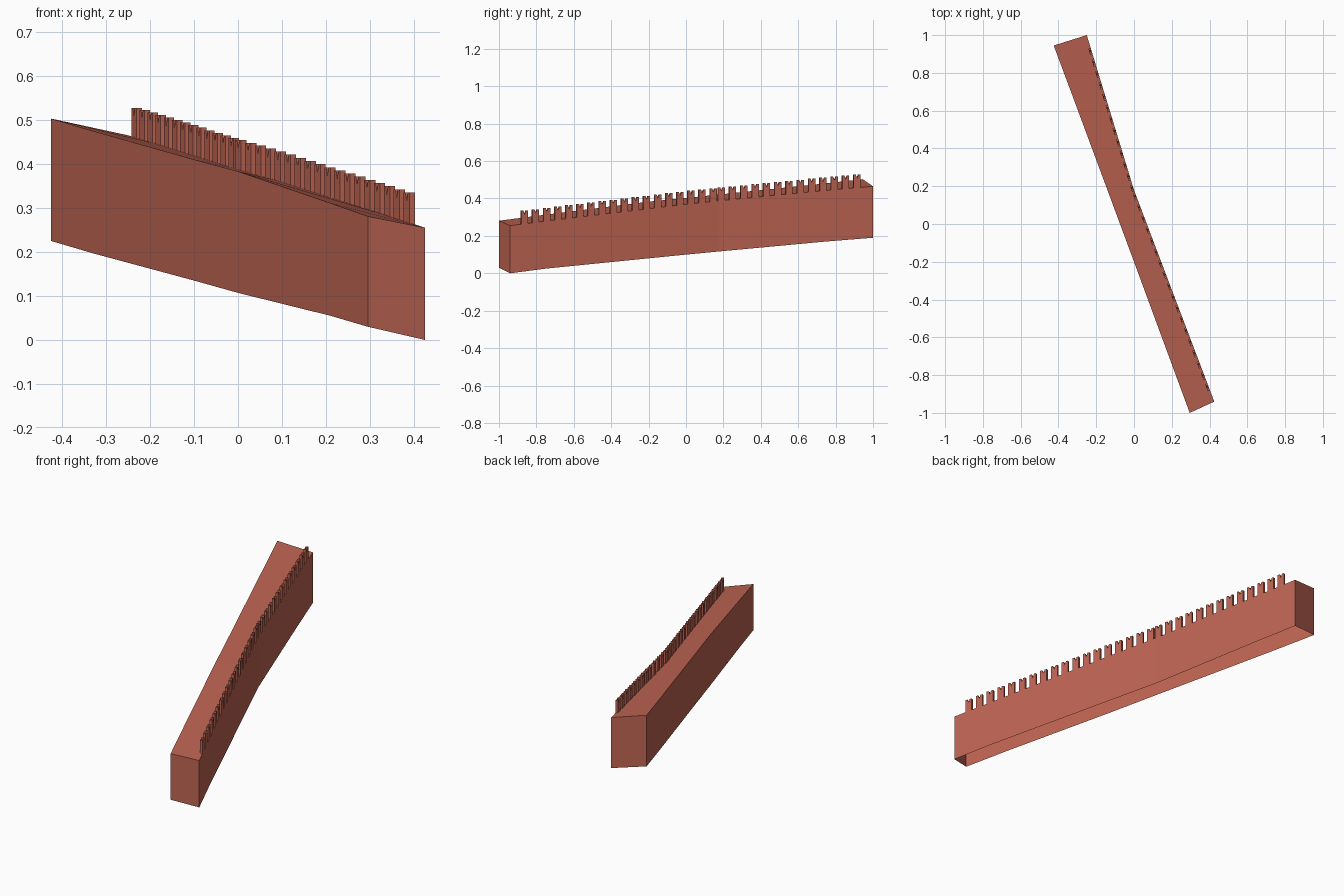
import bpy
import bmesh
from mathutils import Vector

cube = bpy.data.objects.get("Cube")
if cube:
    bpy.data.objects.remove(cube, do_unlink=True)

brick = bpy.data.materials.new("brick red")
brick.use_nodes = True
COLOUR = (0.51, 0.127, 0.084, 1)
brick.diffuse_color = COLOUR
brick.node_tree.nodes["Principled BSDF"].inputs["Base Color"].default_value = COLOUR

# Stations along both sides, back to front: x, y, foot height, top height
LEFT = [(-.425, .945, .225, .503), (-.33, .69, .197, .475), (-.10, .07, .135, .41),
        (0, -.2, .107, .383), (.21, -.77, .055, .311), (.295, -1, .03, .281)]
RIGHT = [(-.25, 1, .19, .465), (-.174, .75, .17, .443), (0, .18, .117, .388),
         (.087, -.05, .095, .363), (.349, -.74, .026, .28), (.425, -.94, 0, .255)]


def finish(name, bm):
    mesh = bpy.data.meshes.new(name)
    bm.to_mesh(mesh)
    bm.free()
    mesh.materials.append(brick)
    obj = bpy.data.objects.new(name, mesh)
    bpy.context.collection.objects.link(obj)
    return obj


# Wall body: walls and walkway, open underneath
bm = bmesh.new()
rings = []
for l, r in zip(LEFT, RIGHT):
    section = [(l[0], l[1], l[2]), (l[0], l[1], l[3]),
               (r[0], r[1], r[3]), (r[0], r[1], r[2])]
    rings.append([bm.verts.new(p) for p in section])
for a, b in zip(rings, rings[1:]):
    for i in range(3):
        bm.faces.new((a[i], b[i], b[i + 1], a[i + 1]))
bm.faces.new(rings[0])
bm.faces.new(rings[-1][::-1])
bmesh.ops.recalc_face_normals(bm, faces=bm.faces)
# Keep the walkway facing up
bm.normal_update()
top = max(bm.faces, key=lambda f: abs(f.normal.z))
if top.normal.z < 0:
    bmesh.ops.reverse_faces(bm, faces=bm.faces)
finish("wall_body", bm)


def edge_point(y):
    """Point on the parapet edge at a given y."""
    for a, b in zip(RIGHT, RIGHT[1:]):
        if b[1] <= y <= a[1]:
            t = (y - a[1]) / (b[1] - a[1])
            p, q = Vector((a[0], a[1], a[3])), Vector((b[0], b[1], b[3]))
            return p.lerp(q, t), (q - p).normalized()


def add_merlon(bm, y, width=.038, thick=.013, height=.07, notch=.02):
    """Swallow-tailed merlon standing flush with the outer wall face."""
    base, along = edge_point(y)
    along.z = 0
    along.normalize()
    inward = Vector((along.y, -along.x, 0))
    if inward.x > 0:
        inward.negate()
    w = width / 2
    profile = [(-w, -.006), (w, -.006), (w, height), (w * .4, height),
               (0, height - notch), (-w * .4, height), (-w, height)]
    outer = [bm.verts.new(base + along * s + Vector((0, 0, z))) for s, z in profile]
    inner = [bm.verts.new(v.co + inward * thick) for v in outer]
    bm.faces.new(outer)
    bm.faces.new(inner[::-1])
    for i in range(len(outer)):
        j = (i + 1) % len(outer)
        bm.faces.new((outer[i], inner[i], inner[j], outer[j]))


# Two straight runs of merlons meeting at the bend
for name, start, end, count in (("front_merlons", -.862, .147, 18),
                                ("back_merlons", .19, .915, 13)):
    bm = bmesh.new()
    for i in range(count):
        add_merlon(bm, start + (end - start) * i / (count - 1))
    bmesh.ops.recalc_face_normals(bm, faces=bm.faces)
    finish(name, bm)
